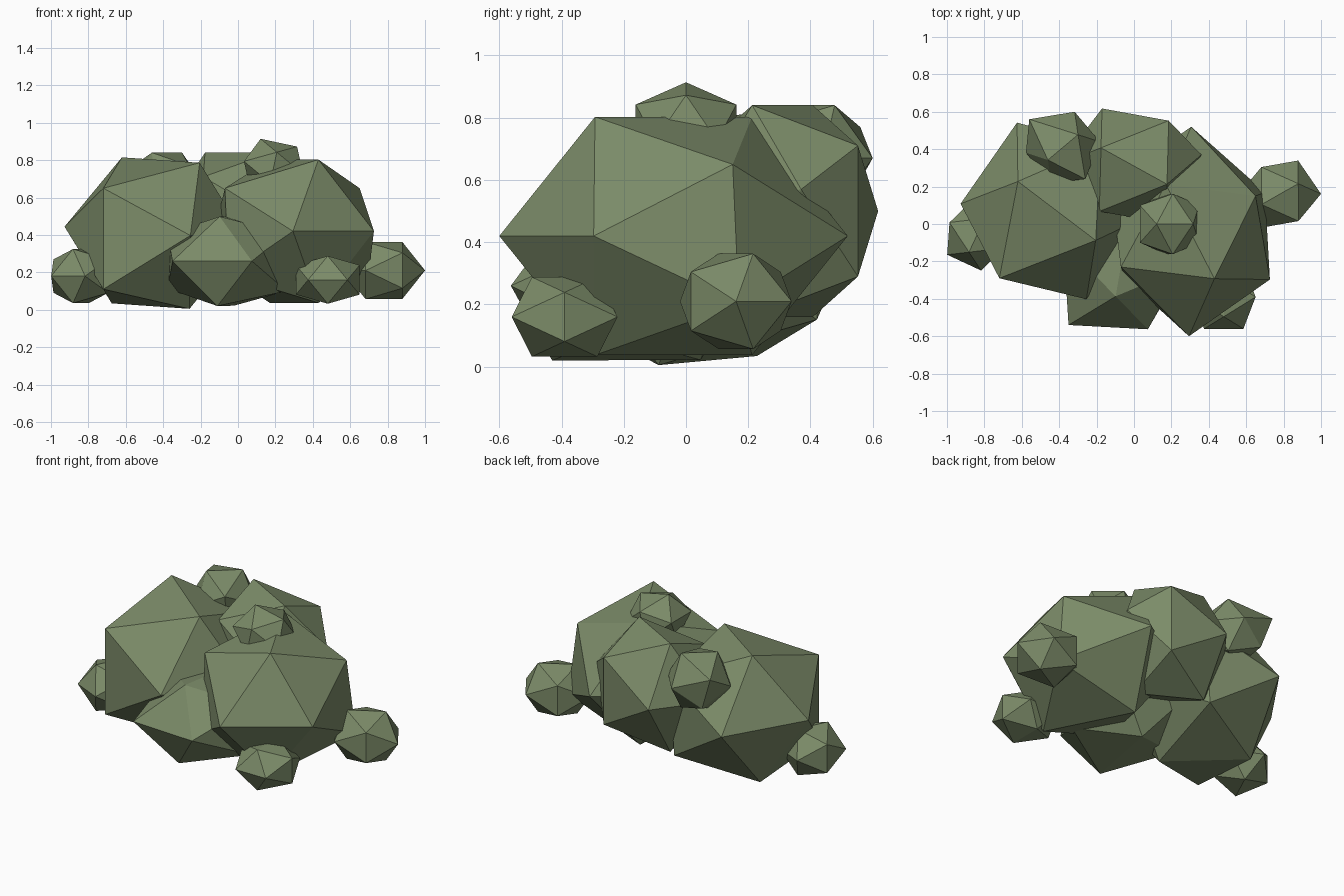
import bpy
import bmesh
from math import radians, sqrt
from mathutils import Matrix, Vector

cube = bpy.data.objects.get("Cube")
if cube:
    bpy.data.objects.remove(cube, do_unlink=True)

# Leaf colour
leaf = bpy.data.materials.new("leaf_green")
leaf.use_nodes = True
colour = (0.2, 0.26, 0.14, 1)
leaf.diffuse_color = colour
shader = leaf.node_tree.nodes["Principled BSDF"]
shader.inputs["Base Color"].default_value = colour
shader.inputs["Roughness"].default_value = 0.9

PHI = (1 + sqrt(5)) / 2


def leaf_clump(name, centre, radii, yaw, tilt=0, pulled=()):
    """Twenty-sided clump: turned about z, stretched per axis, then tilted.

    The corner nearest to each pulled point is moved onto that point, which
    makes the outline of the clump slightly irregular.
    """
    shape = (Matrix.Rotation(radians(tilt), 3, 'Y')
             @ Matrix.Diagonal(radii)
             @ Matrix.Rotation(radians(yaw), 3, 'Z'))
    centre = Vector(centre)
    bm = bmesh.new()
    for a in (-1, 1):
        for b in (-PHI, PHI):
            for corner in ((b, a, 0), (a, 0, b), (0, b, a)):
                bm.verts.new(shape @ Vector(corner).normalized())
    bmesh.ops.convex_hull(bm, input=bm.verts[:])
    for point in pulled:
        target = Vector(point) - centre
        nearest = min(bm.verts, key=lambda vert: (vert.co - target).length)
        nearest.co = target
    bmesh.ops.recalc_face_normals(bm, faces=bm.faces[:])
    mesh = bpy.data.meshes.new(name)
    bm.to_mesh(mesh)
    bm.free()
    mesh.materials.append(leaf)
    obj = bpy.data.objects.new(name, mesh)
    obj.location = centre
    bpy.context.collection.objects.link(obj)
    return obj


# Large clumps forming the body
leaf_clump("left_main_clump", (0.3, -0.04, 0.42), (0.48, 0.56, 0.45), -59,
           pulled=[(0.65, 0.15, 0.65), (-0.07, -0.23, 0.65), (0.7, 0.17, 0.2)])
leaf_clump("right_main_clump", (-0.44, 0.07, 0.41), (0.49, 0.51, 0.46), 144,
           tilt=4, pulled=[(-0.72, -0.29, 0.11), (-0.72, -0.29, 0.65)])

# Medium clumps front and back
leaf_clump("front_clump", (-0.06, -0.17, 0.26), (0.38, 0.42, 0.28), -101,
           pulled=[(-0.35, -0.54, 0.26), (-0.11, -0.43, 0.02), (0.26, -0.24, 0.1)])
leaf_clump("back_clump", (0, 0.31, 0.5), (0.4, 0.34, 0.4), -33,
           pulled=[(0.36, 0.37, 0.57)])

# Small clumps around the edge and on top
leaf_clump("right_small_clump", (-0.84, -0.06, 0.18), (0.19, 0.19, 0.17), 65)
leaf_clump("left_small_clump", (0.78, 0.16, 0.21), (0.22, 0.2, 0.18), 32)
leaf_clump("front_small_clump", (0.48, -0.39, 0.16), (0.2, 0.2, 0.15), -90)
leaf_clump("back_small_clump", (-0.38, 0.41, 0.67), (0.2, 0.2, 0.2), 40,
           pulled=[(-0.56, 0.56, 0.77), (-0.26, 0.24, 0.77)])
leaf_clump("top_small_clump", (0.19, 0, 0.76), (0.19, 0.19, 0.16), 0, tilt=12)
